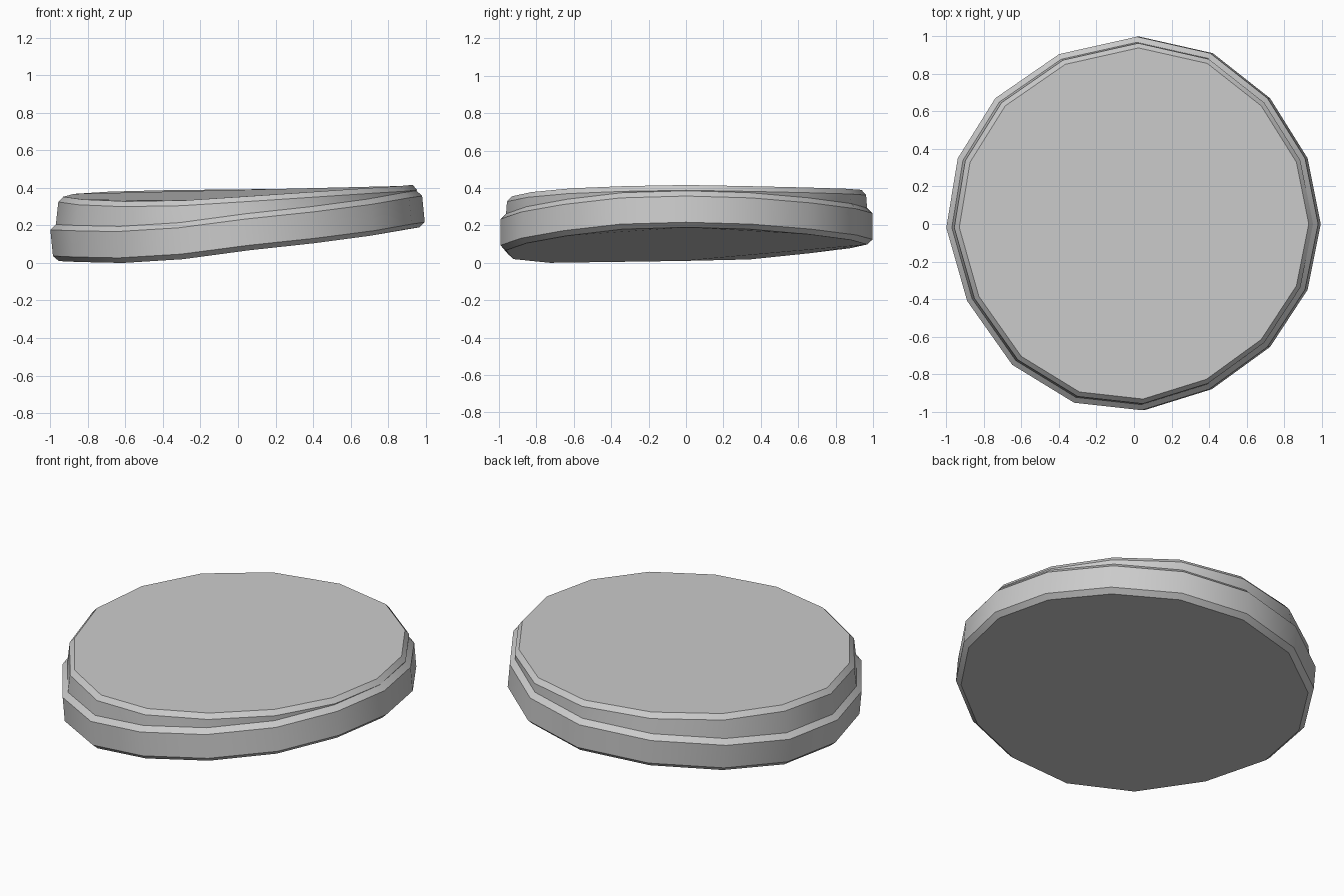
import bpy, bmesh
from mathutils import Vector

if "Cube" in bpy.data.objects:
    bpy.data.objects.remove(bpy.data.objects["Cube"])

# Hand-shaped 16-sided outline, counter-clockwise from +x
outline = [(.995, 0), (.925, .35), (.725, .67), (.42, .91), (.03, .998), (-.385, .905),
           (-.725, .67), (-.925, .35), (-.986, -.02), (-.875, -.41), (-.635, -.75),
           (-.305, -.952), (.055, -.992), (.415, -.88), (.725, -.655), (.925, -.35)]
# Height of the warped underside and of the top slab's rim at each corner
under = [.19, .18, .153, .122, .098, .078, .05, .018, .01, .005, 0, .02, .067, .105, .145, .18]
rim = [.388, .382, .375, .368, .362, .36, .352, .34, .325, .31, .3, .305, .327, .35, .37, .382]


def ring(inset, shift, heights, lift):
    """One closed loop of the outline, pulled inwards and slid along x."""
    loop = []
    for (x, y), h in zip(outline, heights):
        s = 1 - inset
        loop.append(Vector((x * s + shift, y * s, h + lift)))
    return loop


def build(name, rings):
    bm = bmesh.new()
    loops = [[bm.verts.new(p) for p in r] for r in rings]
    n = len(outline)
    for a, b in zip(loops, loops[1:]):
        for i in range(n):
            j = (i + 1) % n
            bm.faces.new((a[i], a[j], b[j], b[i]))
    bm.faces.new(loops[0][::-1])
    bm.faces.new(loops[-1])
    bmesh.ops.recalc_face_normals(bm, faces=bm.faces)
    mesh = bpy.data.meshes.new(name)
    bm.to_mesh(mesh)
    bm.free()
    obj = bpy.data.objects.new(name, mesh)
    bpy.context.collection.objects.link(obj)
    bpy.context.view_layer.objects.active = obj
    obj.select_set(True)
    bpy.ops.object.shade_smooth_by_angle(angle=0.56)
    obj.select_set(False)


# Stepped disc: chamfered base, ledge, and a thinner tilted slab on top
build("stepped_disc", [
    ring(.03, .002, under, 0),
    ring(0, 0, under, .027),
    ring(0, -.014, under, .167),
    ring(.03, -.014, under, .195),
    ring(.035, -.006, rim, 0),
    ring(.06, -.004, rim, .028),
])
